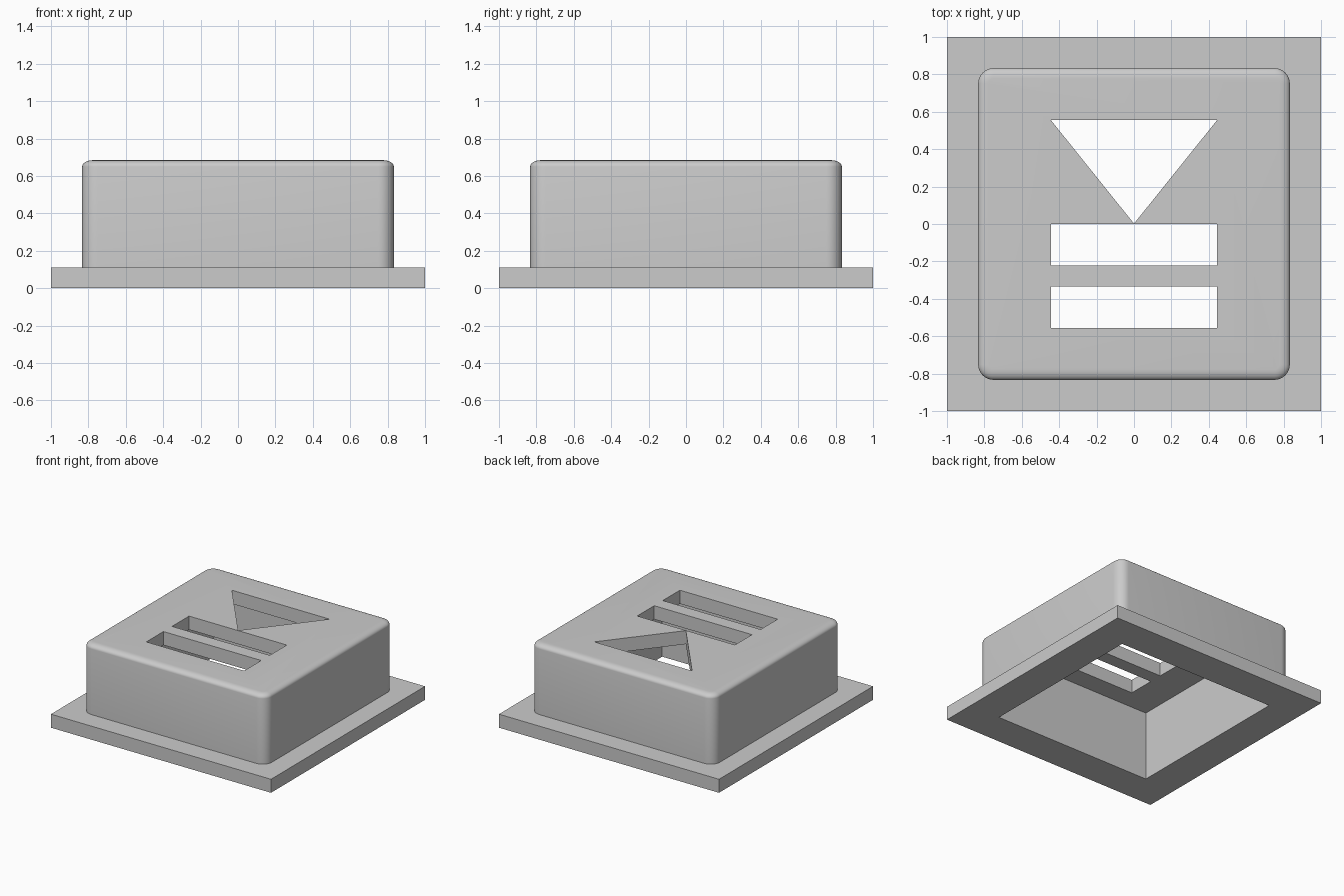
import bpy, bmesh
from math import sin, cos, pi, radians

if "Cube" in bpy.data.objects:
    bpy.data.objects.remove(bpy.data.objects["Cube"])

U = 1 / 9          # base module: wall and flange thickness
TOP = 0.684


def make_object(name, bm):
    bmesh.ops.recalc_face_normals(bm, faces=bm.faces[:])
    mesh = bpy.data.meshes.new(name)
    bm.to_mesh(mesh)
    bm.free()
    obj = bpy.data.objects.new(name, mesh)
    bpy.context.collection.objects.link(obj)
    return obj


def loft(name, rings):
    """Closed solid through a stack of equal-sized point rings."""
    bm = bmesh.new()
    loops = [[bm.verts.new(p) for p in ring] for ring in rings]
    n = len(loops[0])
    for a, b in zip(loops, loops[1:]):
        for i in range(n):
            j = (i + 1) % n
            bm.faces.new((a[i], a[j], b[j], b[i]))
    bm.faces.new(loops[0][::-1])
    bm.faces.new(loops[-1])
    return make_object(name, bm)


def prism(name, outline, z0, z1):
    return loft(name, [[(x, y, z) for x, y in outline] for z in (z0, z1)])


def rect(x, y0, y1):
    return [(-x, y0), (x, y0), (x, y1), (-x, y1)]


def rounded_ring(half, r, z, steps=8):
    c = half - r
    pts = []
    for q, (sx, sy) in enumerate(((1, 1), (-1, 1), (-1, -1), (1, -1))):
        for k in range(steps + 1):
            a = (q + k / steps) * pi / 2
            pts.append((sx * c + r * cos(a), sy * c + r * sin(a), z))
    return pts


# Square flange around the base
flange = prism("cap_with_flange", rect(1, -1, 1), 0, U)

# Rounded body with a softened top edge
half, radius, soft, drop = 7.5 * U, 0.083, 0.055, 0.034
rings = [rounded_ring(half, radius, 0.05)]
for k in range(7):
    a = k / 6 * pi / 2
    inset = soft * (1 - cos(a))
    rings.append(rounded_ring(half - inset, radius - inset, TOP - drop + drop * sin(a)))
body = loft("body", rings)

# Hollow underside, two slots and a triangular window
cavity = prism("cavity_cutter", rect(6.5 * U, -6.5 * U, 6.5 * U), -0.1, TOP - U)
windows = [
    prism("upper_slot_cutter", rect(4 * U, -2 * U, -0.001), 0.5, 0.8),
    prism("lower_slot_cutter", rect(4 * U, -5 * U, -3 * U), 0.5, 0.8),
    prism("triangle_cutter", [(0, 0.002), (4 * U, 5 * U), (-4 * U, 5 * U)], 0.5, 0.8),
]

# Combine into one solid
bpy.context.view_layer.objects.active = flange
flange.select_set(True)
for part in [body, cavity] + windows:
    mod = flange.modifiers.new(part.name, "BOOLEAN")
    mod.operation = "UNION" if part is body else "DIFFERENCE"
    mod.solver = "EXACT"
    mod.object = part
    bpy.ops.object.modifier_apply(modifier=mod.name)
    bpy.data.objects.remove(part)

bpy.ops.object.shade_smooth_by_angle(angle=radians(32))
